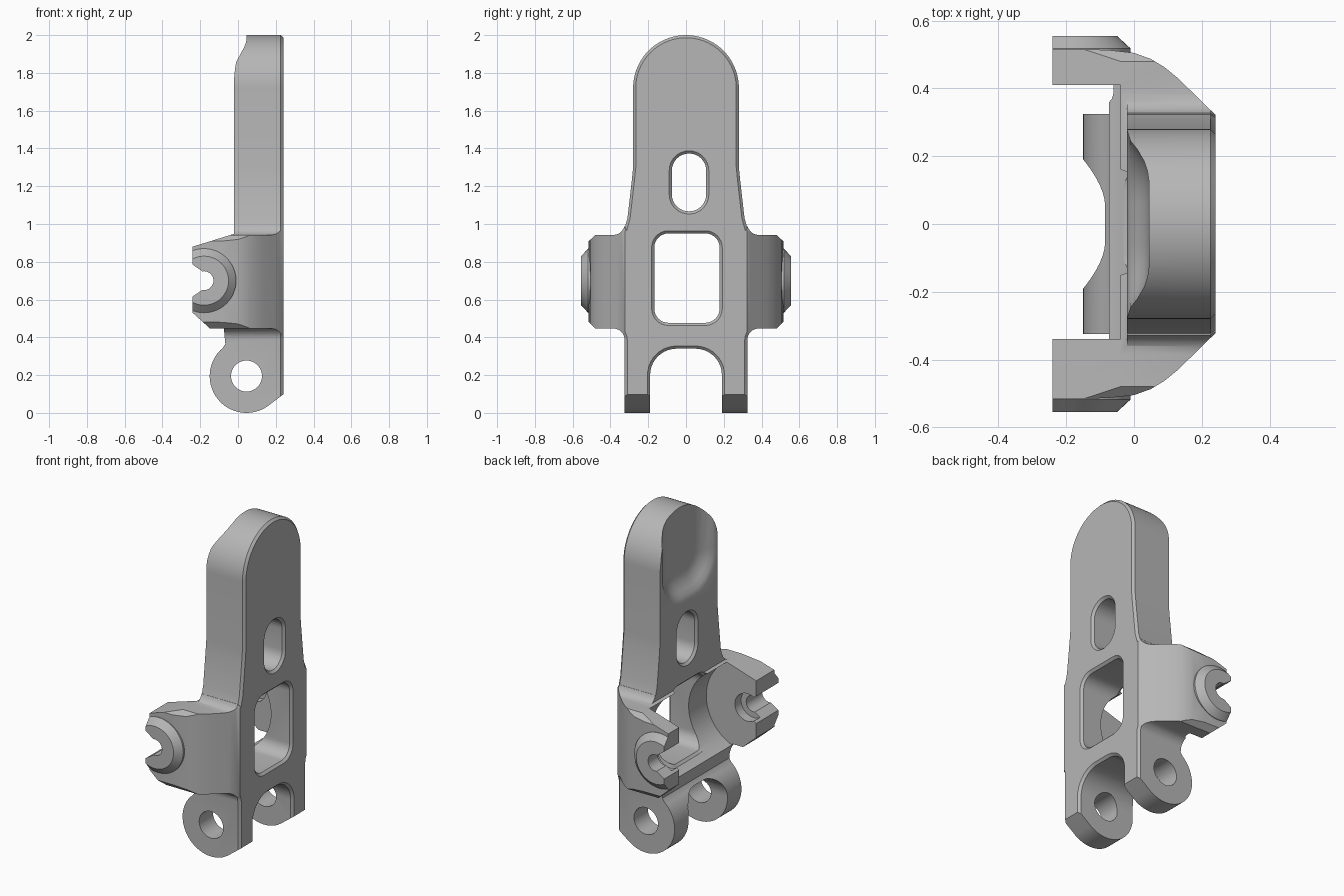
import bpy, bmesh, math

cube = bpy.data.objects.get("Cube")
if cube:
    bpy.data.objects.remove(cube, do_unlink=True)

grey = bpy.data.materials.new("plain grey")
grey.use_nodes = True
COLOUR = (0.47, 0.47, 0.47, 1)
grey.diffuse_color = COLOUR
for node in grey.node_tree.nodes:
    if node.type == 'BSDF_PRINCIPLED':
        node.inputs["Base Color"].default_value = COLOUR


def arc(cx, cy, r, a0, a1, n=16):
    angles = [math.radians(a0 + (a1 - a0) * i / n) for i in range(n + 1)]
    return [(cx + r * math.cos(a), cy + r * math.sin(a)) for a in angles]


def circle(cx, cy, r, n=48):
    return arc(cx, cy, r, 0, 360, n)[:-1]


def rounded_rect(x0, x1, y0, y1, r):
    return (arc(x1 - r, y1 - r, r, 0, 90, 8) + arc(x0 + r, y1 - r, r, 90, 180, 8)
            + arc(x0 + r, y0 + r, r, 180, 270, 8) + arc(x1 - r, y0 + r, r, 270, 360, 8))


def clean(pts):
    out = []
    for p in pts:
        if not out or math.dist(p, out[-1]) > 1e-4:
            out.append(p)
    if math.dist(out[0], out[-1]) < 1e-4:
        out.pop()
    return out


def offset(pts, d):
    # Move every side of a closed outline outward by d
    n = len(pts)
    area = sum(pts[i - 1][0] * pts[i][1] - pts[i][0] * pts[i - 1][1] for i in range(n))
    s = 1 if area > 0 else -1
    out = []
    for i, (x, y) in enumerate(pts):
        (ax, ay), (bx, by) = pts[i - 1], pts[(i + 1) % n]
        l1, l2 = math.hypot(x - ax, y - ay), math.hypot(bx - x, by - y)
        n1 = (s * (y - ay) / l1, -s * (x - ax) / l1)
        n2 = (s * (by - y) / l2, -s * (bx - x) / l2)
        k = d / max(0.3, 1 + n1[0] * n2[0] + n1[1] * n2[1])
        out.append((x + (n1[0] + n2[0]) * k, y + (n1[1] + n2[1]) * k))
    return out


PLACE = {'X': lambda a, b, t: (t, a, b),
         'Y': lambda a, b, t: (a, t, b),
         'Z': lambda a, b, t: (a, b, t)}


def prism(name, pts, axis, sections):
    # Loft an outline along an axis; each section is (position, outward offset)
    pts = clean(pts)
    bm = bmesh.new()
    rings = [[bm.verts.new(PLACE[axis](a, b, t)) for a, b in offset(pts, d)]
             for t, d in sections]
    n = len(pts)
    for r0, r1 in zip(rings, rings[1:]):
        for i in range(n):
            j = (i + 1) % n
            bm.faces.new((r0[i], r0[j], r1[j], r1[i]))
    bm.faces.new(rings[0])
    bm.faces.new(rings[-1])
    bmesh.ops.recalc_face_normals(bm, faces=bm.faces)
    mesh = bpy.data.meshes.new(name)
    bm.to_mesh(mesh)
    bm.free()
    mesh.materials.append(grey)
    ob = bpy.data.objects.new(name, mesh)
    bpy.context.collection.objects.link(ob)
    return ob


def combine(ob, tool, operation):
    mod = ob.modifiers.new(operation, 'BOOLEAN')
    mod.operation, mod.object, mod.solver = operation, tool, 'EXACT'
    bpy.context.view_layer.objects.active = ob
    bpy.ops.object.modifier_apply(modifier=mod.name)
    bpy.data.objects.remove(tool, do_unlink=True)


# Plate outline with rounded top, arm stubs and two legs
half = (arc(0, 1.72, 0.28, 90, 0, 20)
        + [(0.28, 1.30), (0.287, 1.23), (0.31, 1.03), (0.323, 0.985)]
        + arc(0.385, 1.002, 0.06, 195, 270, 6)
        + [(0.48, 0.942), (0.53, 0.895), (0.53, 0.495), (0.48, 0.447)]
        + arc(0.385, 0.387, 0.06, 90, 180, 6)
        + [(0.325, -0.06), (0.19, -0.06)]
        + arc(0.05, 0.2, 0.14, 0, 90, 10))
outline = half + [(-y, z) for y, z in reversed(half)]
bracket = prism("bracket", outline, 'X', [(-0.3, 0), (0.226, 0), (0.24, -0.014)])

# Arms sweep outward as they leave the plate
sweep = [(0.26, 0.303), (0.13, 0.43), (0.09, 0.463), (0.05, 0.487),
         (0.0, 0.505), (-0.08, 0.514), (-0.3, 0.517)]
combine(bracket, prism("arm_sweep", sweep + [(x, -y) for x, y in reversed(sweep)],
                       'Z', [(-0.2, 0), (2.2, 0)]), 'INTERSECT')

# Tapered round bosses on the outside of the arms
for side in (-1, 1):
    combine(bracket, prism("boss", circle(-0.18, 0.7, 0.17), 'Y',
                           [(side * 0.48, 0), (side * 0.518, 0), (side * 0.555, -0.04)]),
            'UNION')

# Side silhouette: round leg ends, neck, arm tips and plate
silhouette = ([(0.3, 0.143)] + arc(0.045, 0.195, 0.195, -55, -230, 32)
              + [(-0.067, 0.365), (-0.075, 0.448), (-0.15, 0.448), (-0.24, 0.53),
                 (-0.24, 0.88), (-0.04, 0.942), (-0.02, 0.948), (-0.02, 2.1), (0.3, 2.1)])
combine(bracket, prism("silhouette", silhouette, 'Y', [(-0.7, 0), (0.7, 0)]), 'INTERSECT')

# Round pocket between the arms
combine(bracket, prism("pocket", circle(-0.18, 0.7, 0.28, 64), 'Y',
                       [(-0.34, 0), (0.41, 0)]), 'DIFFERENCE')

# Window and slot with eased edges
flare = [(-0.5, 0.014), (-0.02, 0.014), (-0.006, 0), (0.226, 0), (0.246, 0.02)]
combine(bracket, prism("window", rounded_rect(-0.168, 0.178, 0.477, 0.95, 0.075),
                       'X', flare), 'DIFFERENCE')
combine(bracket, prism("slot", rounded_rect(-0.075, 0.107, 1.067, 1.373, 0.09),
                       'X', flare), 'DIFFERENCE')

# Shallow dish at the top of the plate
combine(bracket, prism("dish", rounded_rect(-0.26, 0.26, 1.47, 2.6, 0.2), 'X',
                       [(-0.2, 0.02), (-0.022, 0.02), (-0.01, -0.015), (0.01, -0.04),
                        (0.03, -0.075), (0.04, -0.105), (0.045, -0.14)]), 'DIFFERENCE')

# Pivot hole through both legs
combine(bracket, prism("pivot_hole", circle(0.045, 0.195, 0.082), 'Y',
                       [(-0.7, 0), (0.7, 0)]), 'DIFFERENCE')

# Open notches in the arm tips, wider on the inside
notch = ([(-0.3, 0.82), (-0.24, 0.785)] + arc(-0.18, 0.70, 0.05, 100, -100, 20)
         + [(-0.24, 0.617), (-0.3, 0.582)])
combine(bracket, prism("notch", notch, 'Y', [(-0.7, 0), (0.7, 0)]), 'DIFFERENCE')
combine(bracket, prism("counterbore", circle(-0.18, 0.7, 0.085), 'Y',
                       [(-0.40, 0), (0.46, 0)]), 'DIFFERENCE')

# Smooth shading with sharp edges kept
bpy.ops.object.select_all(action='DESELECT')
bracket.select_set(True)
bpy.context.view_layer.objects.active = bracket
bpy.ops.object.shade_smooth_by_angle(angle=math.radians(30))
